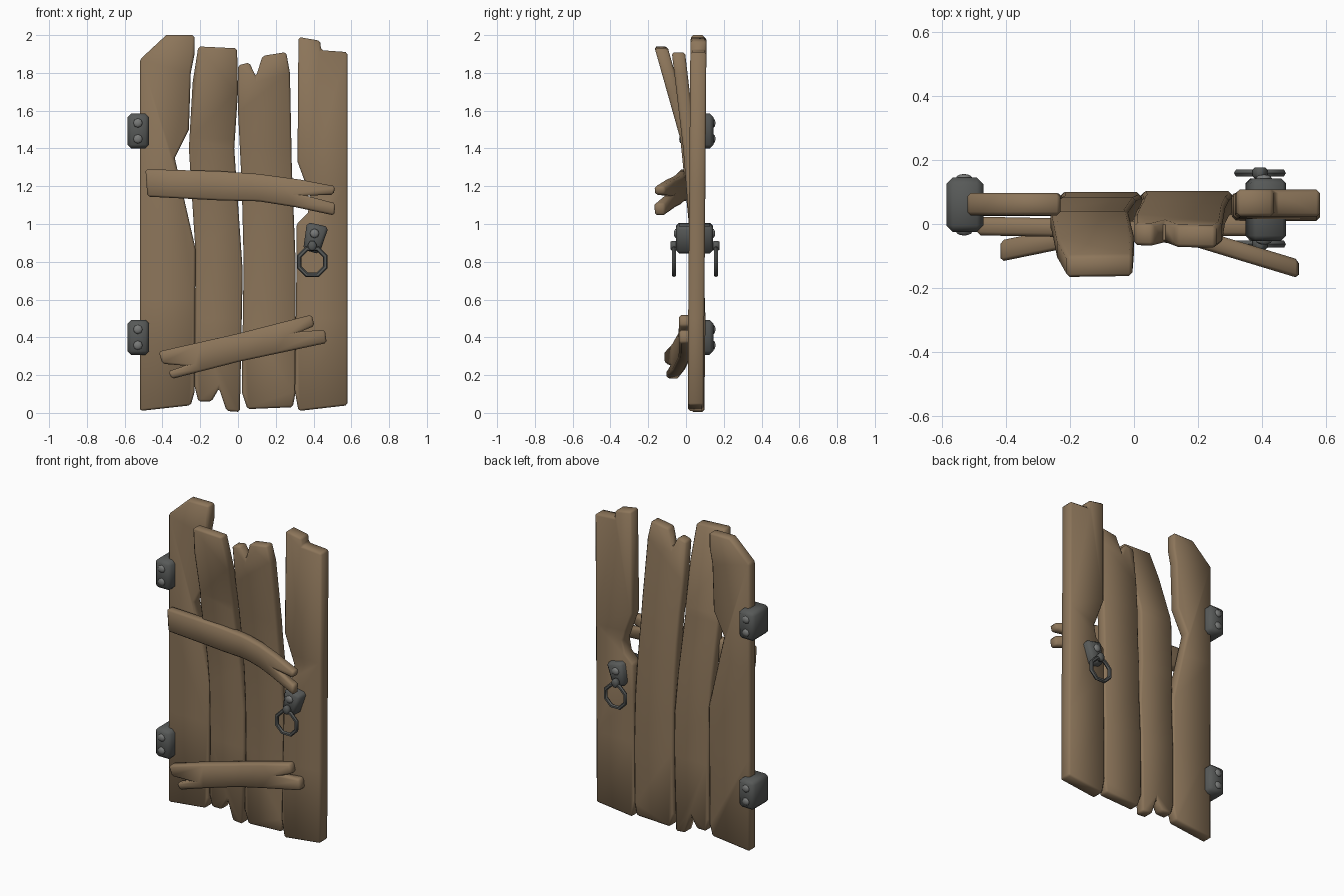
import bpy, bmesh, math
from mathutils import Vector

if "Cube" in bpy.data.objects:
    bpy.data.objects.remove(bpy.data.objects["Cube"])


def material(name, rgb):
    m = bpy.data.materials.new(name)
    m.diffuse_color = (*rgb, 1)
    m.use_nodes = True
    m.node_tree.nodes["Principled BSDF"].inputs["Base Color"].default_value = m.diffuse_color
    return m


WOOD = material("weathered wood", (0.265, 0.18, 0.103))
IRON = material("dark iron", (0.095, 0.1, 0.097))
BOLT = material("worn bolt grey", (0.19, 0.195, 0.19))


def finish(name, bm, mat):
    bmesh.ops.recalc_face_normals(bm, faces=bm.faces)
    me = bpy.data.meshes.new(name)
    bm.to_mesh(me)
    bm.free()
    me.materials.append(mat)
    ob = bpy.data.objects.new(name, me)
    bpy.context.collection.objects.link(ob)
    bpy.ops.object.select_all(action='DESELECT')
    ob.select_set(True)
    bpy.context.view_layer.objects.active = ob
    bpy.ops.object.shade_smooth_by_angle(angle=math.radians(55))
    return ob


def bevel_sharp(bm, width):
    bmesh.ops.recalc_face_normals(bm, faces=bm.faces)
    sharp = [e for e in bm.edges if len(e.link_faces) == 2 and e.calc_face_angle() > 0.75]
    bmesh.ops.bevel(bm, geom=sharp, offset=width, segments=1, profile=0.5,
                    affect='EDGES', clamp_overlap=True)


def interp(keys, t):
    if t <= keys[0][0]:
        return keys[0][1]
    for (a, ya), (b, yb) in zip(keys, keys[1:]):
        if t <= b:
            return ya + (yb - ya) * (t - a) / (b - a)
    return keys[-1][1]


def board(name, outline, thick, bend, axis, mat=WOOD, bevel=0.011):
    """Extrude an x-z outline along y, then bend it along one axis."""
    bm = bmesh.new()
    face = bm.faces.new([bm.verts.new((x, -thick / 2, z)) for x, z in outline])
    ext = bmesh.ops.extrude_face_region(bm, geom=[face])
    moved = [g for g in ext["geom"] if isinstance(g, bmesh.types.BMVert)]
    bmesh.ops.translate(bm, vec=(0, thick, 0), verts=moved)
    normal = Vector((0, 0, 0))
    normal[axis] = 1
    for t, _ in bend[1:-1]:
        bmesh.ops.bisect_plane(bm, geom=bm.verts[:] + bm.edges[:] + bm.faces[:],
                               dist=1e-5, plane_co=normal * t, plane_no=normal)
    for v in bm.verts:
        v.co.y += interp(bend, v.co[axis])
    bevel_sharp(bm, bevel)
    return finish(name, bm, mat)


# Four upright planks; the middle two lean forward at the top
board("plank_hinge_side",
      [(-.52, .01), (-.25, .04), (-.23, .11), (-.225, .87), (-.335, 1.35), (-.26, 1.5),
       (-.25, 1.8), (-.23, 1.9), (-.23, 2), (-.38, 2), (-.52, 1.87)],
      .07, [(0, .06), (.6, .06), (1.2, .062), (2, .062)], 2)
board("plank_inner_left",
      [(-.23, .14), (-.21, .06), (-.14, .06), (-.10, .13), (-.06, .01), (.01, .005),
       (.025, .75), (-.02, 1.4), (0, 1.7), (-.005, 1.93), (-.21, 1.94), (-.24, 1.75),
       (-.26, 1.4), (-.225, .85)],
      .07, [(0, .062), (.5, .065), (1.02, .048), (1.45, .005), (2, -.15)], 2)
board("plank_inner_right",
      [(.02, .11), (.05, .02), (.29, .03), (.305, .11), (.305, .8), (.285, 1.3),
       (.275, 1.8), (.255, 1.91), (.13, 1.89), (.095, 1.78), (.06, 1.855), (0, 1.84),
       (0, 1.6), (.02, 1.2), (.03, .8)],
      .07, [(0, .062), (.5, .068), (1.02, .05), (1.4, .02), (1.95, -.045)], 2)
board("plank_handle_side",
      [(.30, .12), (.32, .01), (.58, .04), (.58, 1.91), (.44, 1.92), (.435, 1.97),
       (.32, 1.99), (.315, 1.33), (.385, 1.14), (.37, 1.06), (.31, 1), (.31, .8)],
      .085, [(0, .052), (.5, .054), (1.2, .06), (2, .066)], 2)

# Two split cross boards pulling away from the door
board("cross_board_upper",
      [(-.48, 1.145), (-.1, 1.125), (.11, 1.12), (.3, 1.09), (.51, 1.045), (.515, 1.11),
       (.36, 1.15), (.505, 1.155), (.515, 1.2), (.33, 1.235), (.11, 1.265), (-.1, 1.28),
       (-.49, 1.29)],
      .058, [(-.5, -.006), (-.2, -.012), (.05, -.022), (.2, -.045), (.52, -.142)], 0)
board("cross_board_lower",
      [(-.35, .18), (0, .27), (.47, .37), (.46, .44), (.33, .43), (.405, .46),
       (.39, .52), (0, .42), (-.42, .325), (-.40, .26), (-.28, .25), (-.37, .22)],
      .066, [(-.42, -.085), (-.2, -.04), (.05, -.008), (.2, -.004), (.47, -.004)], 0)


def bolt(name, x, y, z, r=.025, depth=.012):
    """Flattened eight-sided dome facing the front or back."""
    bm = bmesh.new()
    bmesh.ops.create_uvsphere(bm, u_segments=8, v_segments=6, radius=r)
    for v in bm.verts:
        a, b, c = v.co
        v.co = (x + a, y + c * depth / r, z + b)
    finish(name, bm, BOLT)


# Hinges wrapped around the left edge, bolted on both faces
for label, z in (("lower", .40), ("upper", 1.4925)):
    box = [(-.585, z - .0925), (-.47, z - .0925), (-.47, z + .0925), (-.585, z + .0925)]
    board(f"hinge_{label}", box, .17, [(0, .06), (2, .06)], 2, IRON, .02)
    for side, y in (("front", -.024), ("back", .144)):
        for i, dz in enumerate((-.042, .042)):
            bolt(f"hinge_bolt_{label}_{side}_{i}", -.53, y, z + dz)

# Handle mount passing through the right plank
board("handle_mount", [(.345, .865), (.43, .84), (.48, .985), (.365, 1.01)],
      .195, [(0, .045), (2, .045)], 2, IRON, .016)


def ring(name, centre, major, minor, segs, sides):
    """Low-poly torus standing in the x-z plane."""
    bm = bmesh.new()
    grid = []
    for i in range(segs):
        a = math.tau * (i + .5) / segs
        row = []
        for j in range(sides):
            b = math.tau * j / sides
            r = major + minor * math.cos(b)
            row.append(bm.verts.new((centre[0] + r * math.cos(a),
                                     centre[1] + minor * math.sin(b),
                                     centre[2] + r * math.sin(a))))
        grid.append(row)
    for i in range(segs):
        for j in range(sides):
            k, m = (i + 1) % segs, (j + 1) % sides
            bm.faces.new((grid[i][j], grid[k][j], grid[k][m], grid[i][m]))
    finish(name, bm, IRON)


# Pull rings with their eyelets and bolts, front and back
for side, face, out in (("front", -.0525, -.063), ("back", .1425, .159)):
    bolt(f"handle_bolt_{side}", .405, face, .95)
    ring(f"pull_ring_{side}", (.393, out, .80), .075, .0125, 8, 6)
    eye = [(.393 + .024 * math.cos(math.tau * i / 8), .885 + .03 * math.sin(math.tau * i / 8))
           for i in range(8)]
    board(f"ring_eyelet_{side}", eye, .036, [(0, out), (2, out)], 2, IRON, .008)
